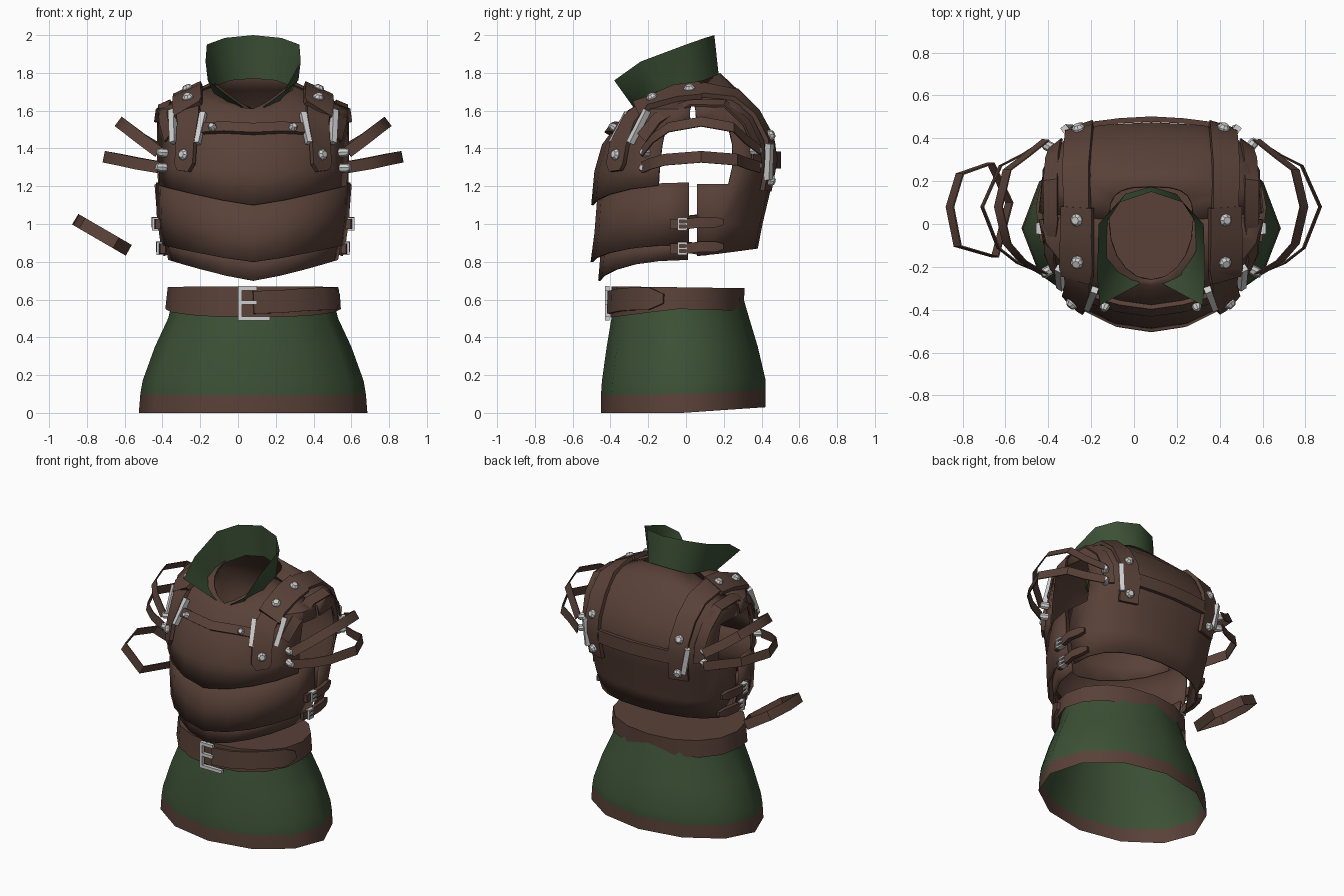
import bpy, math
from mathutils import Vector
from mathutils.bvhtree import BVHTree

if "Cube" in bpy.data.objects:
    bpy.data.objects.remove(bpy.data.objects["Cube"])

CX = 0.08  # the torso sits slightly off centre


def material(name, rgb):
    m = bpy.data.materials.new(name)
    m.diffuse_color = (*rgb, 1)
    m.use_nodes = True
    m.node_tree.nodes["Principled BSDF"].inputs["Base Color"].default_value = m.diffuse_color
    return m


LEATHER = material("brown leather", (0.1, 0.053, 0.04))
CLOTH = material("green cloth", (0.045, 0.08, 0.036))
METAL = material("silver metal", (0.62, 0.62, 0.62))


def make(name, verts, faces, mats, dx=CX, thick=0, rule=None, angle=35):
    me = bpy.data.meshes.new(name)
    me.from_pydata([(v[0] + dx, v[1], v[2]) for v in verts], [], faces)
    for m in mats:
        me.materials.append(m)
    if rule:
        for p in me.polygons:
            p.material_index = rule(p.center)
    ob = bpy.data.objects.new(name, me)
    bpy.context.collection.objects.link(ob)
    bpy.ops.object.select_all(action='DESELECT')
    ob.select_set(True)
    bpy.context.view_layer.objects.active = ob
    bpy.ops.object.shade_smooth_by_angle(angle=math.radians(angle))
    if thick:
        mod = ob.modifiers.new("thickness", 'SOLIDIFY')
        mod.thickness, mod.offset = thick, -1
    return ob


def shell(rows, a0, a1, segs, power, hole=None, cap=False, ridge=False):
    """Rows (z front, z side, z back, half width, y front, y back, y side), bottom to top.
    Power sets how boxy the rows are, given as one value or as (bottom, top)."""
    verts, faces = [], []
    closed = a1 - a0 == 360
    cols = segs if closed else segs + 1
    p0, p1 = power if isinstance(power, tuple) else (power, power)
    for r, (zf, zs, zb, w, yf, yb, yc) in enumerate(rows):
        pw = p0 + (p1 - p0) * min(1, r / 3)
        for i in range(cols):
            a = math.radians(a0 + (a1 - a0) * i / segs)
            s, c = math.sin(a), math.cos(a)
            k = abs(c) ** (2 / pw) if abs(c) > 1e-6 else 0
            x = math.copysign(abs(s) ** (2 / pw), s) * w if abs(s) > 1e-6 else 0
            ye, ze = (yf, zf) if c > 0 else (yb, zb)
            drop = 1 - (abs(x) / w) ** 1.25 if ridge else abs(c)
            verts.append((x, yc + (ye - yc) * k, zs + (ze - zs) * drop))
    for r in range(len(rows) - 1):
        for i in range(segs):
            if hole and hole[0] <= r < hole[1] and i in (0, segs - 1):
                continue
            j = (i + 1) % cols
            faces.append((r * cols + i, r * cols + j, (r + 1) * cols + j, (r + 1) * cols + i))
    if cap:
        faces.append(tuple((len(rows) - 1) * cols + i for i in range(cols)))
    return verts, faces


def band(pts, normals, width, thick, closed=False, end=None):
    """Rectangular strip along a path; normals point away from the body."""
    verts, faces, n = [], [], len(pts)
    for i, p in enumerate(pts):
        q0 = pts[i - 1] if i or closed else pts[0]
        q1 = pts[(i + 1) % n] if i < n - 1 or closed else pts[-1]
        t = (q1 - q0).normalized()
        side = t.cross(normals[i]).normalized()
        up = side.cross(t)
        w = end if end and i == n - 1 else width
        for sx, sy in ((-1, 0), (1, 0), (1, 1), (-1, 1)):
            verts.append(p + side * sx * w / 2 + up * sy * thick)
    for i in range(n if closed else n - 1):
        a, b = 4 * i, 4 * ((i + 1) % n)
        for k in range(4):
            m = (k + 1) % 4
            faces.append((a + k, a + m, b + m, b + k))
    if not closed:
        faces += [(3, 2, 1, 0), tuple(4 * n - 4 + k for k in range(4))]
    return verts, faces


def on(tree, pts, width, thick, lift=0.0, end=None):
    """Strip laid on a surface."""
    hits = [tree.find_nearest(Vector(p)) for p in pts]
    return band([h[0] + h[1] * lift for h in hits], [h[1] for h in hits], width, thick, end=end)


def flip(pts, s):
    return [(p[0] * s, p[1], p[2]) for p in pts]


def join(parts):
    verts, faces = [], []
    for v, f in parts:
        faces += [tuple(i + len(verts) for i in q) for q in f]
        verts += v
    return verts, faces


# Skirt with a leather hem
skirt = [(0, 0, .03, .605, -.45, .42, -.02), (.095, .1, .12, .597, -.45, .42, -.02),
         (.17, .17, .18, .585, -.445, .42, -.02), (.35, .35, .35, .52, -.42, .38, -.02),
         (.5, .5, .5, .45, -.395, .335, -.03), (.62, .62, .62, .42, -.36, .3, -.03)]
make("skirt", *shell(skirt, 0, 360, 12, 1.97), [CLOTH, LEATHER],
     rule=lambda c: 1 if c.z < .1 else 0, angle=50)

# Waist belt, closed on top
belt = shell([(.505, .55, .54, .465, -.4, .305, -.04), (.67, .665, .66, .452, -.395, .31, -.04)],
             0, 360, 16, 2.12, cap=True)
make("waist_belt", *belt, [LEATHER])
belt_tree = BVHTree.FromPolygons(*belt)
make("belt_tongue", *on(belt_tree, [(0, -.42, .585), (.15, -.4, .59), (.27, -.36, .6), (.38, -.28, .605),
                                    (.43, -.2, .605), (.46, -.12, .605)], .12, .02, end=.05), [LEATHER])
front = Vector((0, -1, 0))
bars = [((-.07, .49), (-.07, .67)), ((-.08, .66), (.02, .66)), ((-.08, .5), (.09, .5)), ((-.08, .585), (.02, .585))]
make("belt_buckle", *join([band([Vector((a[0], -.405, a[1])), Vector((b[0], -.405, b[1]))],
                                [front, front], .022, .025) for a, b in bars]), [METAL])

# Front armour: two overlapping lames and a breastplate with a centre ridge
lame = [(.70, .81, .81, .45, -.465, 0, .01), (.87, .92, .92, .47, -.45, 0, .01)]
belly = [(.80, .89, .89, .49, -.505, 0, .015), (.95, 1.04, 1.04, .51, -.485, 0, .015),
         (1.14, 1.22, 1.22, .515, -.47, 0, .015)]
breast = [(1.10, 1.21, 1.21, .522, -.502, 0, .02), (1.28, 1.3, 1.3, .525, -.485, 0, .02),
          (1.42, 1.42, 1.42, .525, -.445, 0, .02), (1.53, 1.54, 1.54, .525, -.365, 0, .02),
          (1.60, 1.61, 1.61, .515, -.31, 0, .02), (1.61, 1.67, 1.67, .37, -.285, 0, .035),
          (1.61, 1.745, 1.745, .2, -.265, 0, .02)]
plates = [shell(r, -90, 90, 10, 2.08, hole=h, ridge=True) for r, h in ((lame, None), (belly, None), (breast, (0, 3)))]
for name, mesh in zip(("lower_lame", "belly_lame", "breastplate"), plates):
    make(name, *mesh, [LEATHER], thick=.013, angle=24)

# Back armour
back = [(0, .83, .87, .475, 0, .38, .06), (0, 1.0, 1.0, .505, 0, .405, .06),
        (0, 1.21, 1.21, .522, 0, .455, .06), (0, 1.3, 1.3, .525, 0, .475, .06),
        (0, 1.42, 1.42, .525, 0, .475, .06), (0, 1.54, 1.53, .525, 0, .42, .055),
        (0, 1.61, 1.64, .515, 0, .35, .05), (0, 1.67, 1.72, .37, 0, .265, .035),
        (0, 1.745, 1.80, .2, 0, .18, .02)]
back_mesh = shell(back, 90, 270, 10, (2.25, 3), hole=(2, 5))
make("backplate", *back_mesh, [LEATHER], thick=.013)
tree = BVHTree.FromPolygons(*join(plates[1:] + [back_mesh]))

# Flared collar, open at the throat
low = [(.045, -.268, 1.605), (.13, -.22, 1.64), (.2, -.1, 1.675), (.2, .02, 1.73), (.12, .14, 1.76), (0, .175, 1.77)]
top = [(.055, -.28, 1.62), (.24, -.38, 1.76), (.252, -.24, 1.86), (.245, 0, 1.95), (.15, .1, 1.985), (0, .15, 2)]
low = flip(low, -1) + low[-2::-1]
top = flip(top, -1) + top[-2::-1]
n = len(low)
make("collar", low + top, [(i + 1, i, n + i, n + i + 1) for i in range(n - 1)], [CLOTH], angle=50)

rivets = [(.375, -.38, 1.37, .03), (.34, -.17, 1.65, .03), (.34, .02, 1.70, .03),
          (.34, .45, 1.47, .03), (.34, .48, 1.22, .03), (.22, -.4, 1.525, .022),
          (.5, -.23, 1.38, .024), (.5, -.23, 1.3, .024), (.49, .39, 1.39, .024), (.49, .39, 1.31, .024)]


def rivet(p, r):
    """Low dome standing on the strap."""
    loc, nor, _, _ = tree.find_nearest(Vector(p))
    u = nor.orthogonal().normalized()
    v = nor.cross(u)
    verts = [loc + nor * h + (u * math.cos(k * math.pi / 4) + v * math.sin(k * math.pi / 4)) * r * q
             for h, q in ((0, 1), (.04, 1), (.055, .6)) for k in range(8)]
    faces = [(8 * j + k, 8 * j + (k + 1) % 8, 8 * j + 8 + (k + 1) % 8, 8 * j + 8 + k)
             for j in range(2) for k in range(8)]
    return verts, faces + [tuple(range(16, 24))]


for s, tag in ((1, "left"), (-1, "right")):
    # Shoulder strap from back to chest, with a pad where it crosses the shoulder
    path = [(.34, .48, 1.16), (.34, .48, 1.34), (.34, .45, 1.46), (.34, .36, 1.58), (.34, .25, 1.66),
            (.34, .1, 1.7), (.34, -.05, 1.68), (.345, -.2, 1.63), (.345, -.3, 1.56), (.36, -.36, 1.42),
            (.37, -.38, 1.32), (.375, -.38, 1.28)]
    make("shoulder_strap_" + tag, *on(tree, flip(path, s), .13, .025, .008, end=.08), [LEATHER])
    path = [(.34, .08, 1.7), (.34, -.05, 1.68), (.345, -.2, 1.63), (.345, -.26, 1.6)]
    make("shoulder_pad_" + tag, *on(tree, flip(path, s), .16, .03, .006), [LEATHER])
    # Padded rim above the armhole
    path = [(.46, -.24, 1.46), (.47, -.15, 1.56), (.46, .02, 1.62), (.46, .2, 1.62), (.47, .32, 1.54),
            (.47, .4, 1.42), (.47, .41, 1.3)]
    make("armhole_rim_" + tag, *on(tree, flip(path, s), .07, .012, .004), [LEATHER])
    # Long buckle bars on the straps
    bars = [([(.445, -.32, 1.44), (.44, -.22, 1.61)], .008), ([(.31, -.42, 1.43), (.265, -.31, 1.59)], .008),
            ([(.4, .47, 1.22), (.4, .44, 1.42)], .022)]
    make("shoulder_buckles_" + tag, *join([on(tree, flip(b, s), .032, .033, h) for b, h in bars]), [METAL])
    make("rivets_" + tag, *join([rivet((p[0] * s, p[1], p[2]), p[3]) for p in rivets]), [METAL])
    # Thin arm loops
    loops = {"upper": ([(.5, -.23, 1.38), (.6, -.17, 1.455), (.67, -.09, 1.51), (.71, .08, 1.54),
                        (.67, .25, 1.51), (.59, .31, 1.45), (.49, .39, 1.39)], (-.6, 0, .8)),
             "lower": ([(.5, -.23, 1.3), (.62, -.18, 1.32), (.71, -.11, 1.34), (.785, .08, 1.355),
                        (.7, .27, 1.34), (.6, .32, 1.32), (.49, .39, 1.3)], (-.2, 0, .98))}
    for key, (path, axis) in loops.items():
        pts = [Vector(p) for p in flip(path, s)]
        ax = Vector((axis[0] * s, 0, axis[2]))
        nor = [(pts[min(i + 1, 6)] - pts[max(i - 1, 0)]).cross(ax) * s for i in range(7)]
        make(f"{key}_arm_loop_{tag}", *band(pts, nor, .062, .006), [LEATHER])
    # Side fastening straps with small buckles
    for z, key, x in ((1.0, "upper", .5 * s), (.87, "lower", .475 * s)):
        pts = [Vector((x + dx * s, y, z + dz)) for dx, y, dz in
               ((-.01, -.08, 0), (.0, .0, 0), (.01, .08, .01), (-.005, .15, .01), (-.02, .19, .01))]
        out = Vector((s, 0, 0))
        make(f"{key}_side_strap_{tag}", *band(pts, [out] * 5, .055, .028, end=.03), [LEATHER])
        frame = [((-.04, -.03), (-.04, .03)), ((-.045, .028), (.005, .028)),
                 ((-.045, -.028), (.005, -.028)), ((-.045, 0), (.005, 0))]
        make(f"{key}_side_buckle_{tag}", *join([band([Vector((x, a, z + b)), Vector((x, c, z + d))],
             [out] * 2, .012, .036) for (a, b), (c, d) in frame]), [METAL])

# Cross straps on chest and back
xs = [-.29, -.15, 0, .15, .29]
make("chest_strap", *on(tree, [(x, -.42 + abs(x) * .2, 1.515) for x in xs], .06, .025, .004), [LEATHER])
make("back_strap", *on(tree, [(x, .5, 1.34) for x in xs], .09, .025, .002), [LEATHER])

# Loose arm ring
pts = [Vector((x, y, .94 - (x + .715) * .58)) for x, y in
       ((-.855, .08), (-.81, .23), (-.67, .28), (-.585, .1), (-.65, -.15), (-.82, -.1))]
mid = Vector((-.72, .07, .94))
make("loose_ring", *band(pts, [p - mid for p in pts], .065, .008, closed=True), [LEATHER], dx=0)
